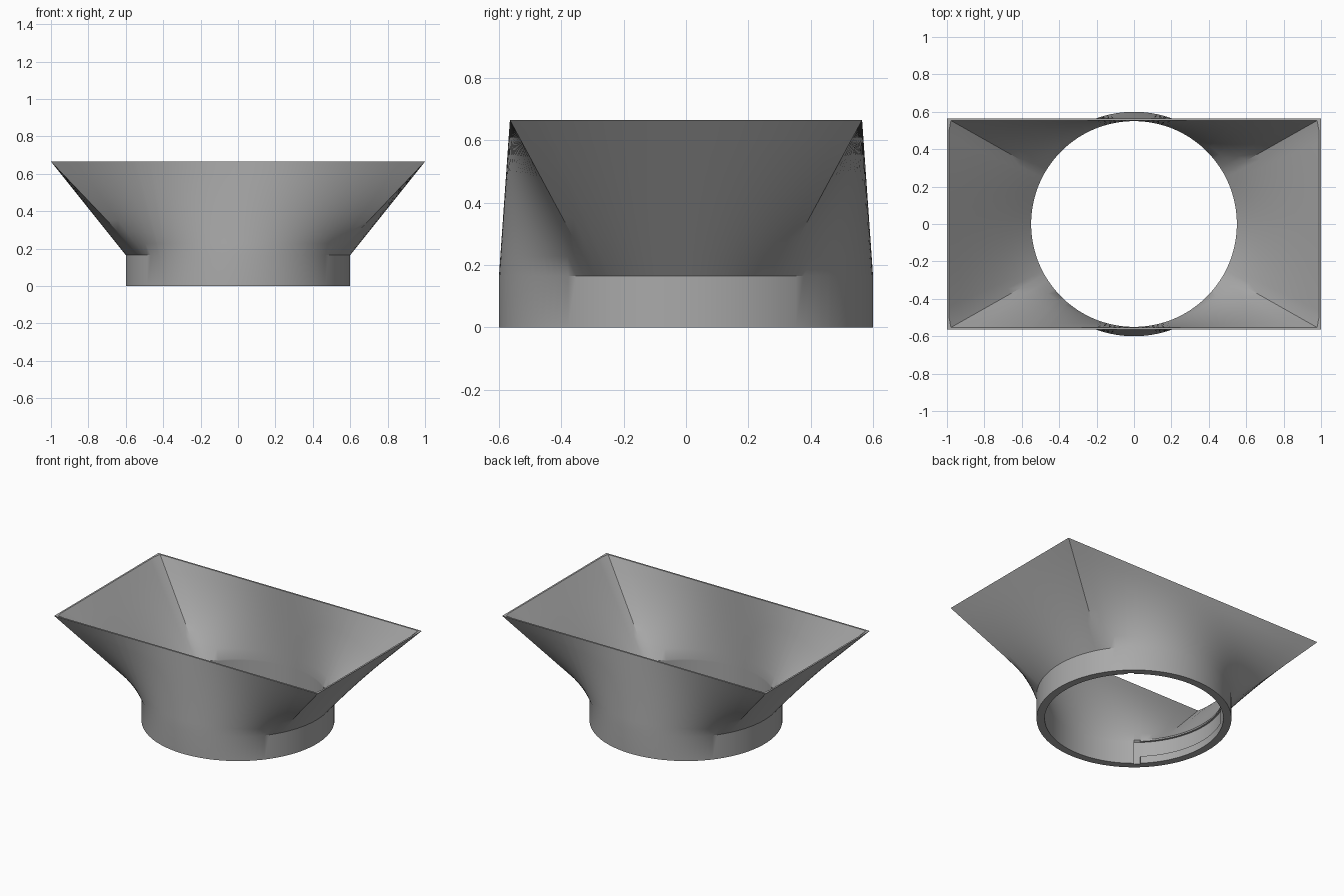
import bpy, bmesh, math

if "Cube" in bpy.data.objects:
    bpy.data.objects.remove(bpy.data.objects["Cube"])

COLLAR_Z, TOP_Z = 0.165, 0.665
R_OUT, R_IN = 0.6, 0.55
HALF_X, HALF_Y, WALL = 1.0, 0.565, 0.012
FLARE_ROWS = 8

# Angles around the duct: even steps plus the corner directions and slot edges
corner = math.atan2(HALF_Y, HALF_X)
angles = {round(math.radians(a), 5) for a in range(0, 360, 3)}
for c in (corner, math.pi - corner, math.pi + corner, 2 * math.pi - corner):
    angles = {a for a in angles if abs(a - c) > 0.02} | {c}
for d in (154.9, 155.1, 225.9, 226.1, 229.9, 230.1):
    angles |= {math.radians(d), math.radians((d + 180) % 360)}
angles = sorted(angles)


def circle_point(a, r):
    return r * math.cos(a), r * math.sin(a)


def rect_point(a, hx, hy):
    c, s = math.cos(a), math.sin(a)
    t = min(hx / max(abs(c), 1e-9), hy / max(abs(s), 1e-9))
    return t * c, t * s


def flare(r, hx, hy):
    """Straight transition rows from the circle to the rectangle."""
    rows = []
    for i in range(FLARE_ROWS + 1):
        t = i / FLARE_ROWS
        row = []
        for a in angles:
            p, q = circle_point(a, r), rect_point(a, hx, hy)
            row.append((p[0] + (q[0] - p[0]) * t, p[1] + (q[1] - p[1]) * t,
                        COLLAR_Z + (TOP_Z - COLLAR_Z) * t))
        rows.append(row)
    return rows


def bore_row(z, in_track):
    """Inner collar row with two shallow twist-lock slots."""
    row = []
    for a in angles:
        d = math.degrees(a) % 180
        entry = 46 < d < 50
        track = in_track and (d > 155 or d < 50)
        r = R_IN + (0.012 if entry or track else 0)
        row.append((*circle_point(a, r), z))
    return row


# Rows run up the outside, over the rim, down the inside and round the foot
rows = [[(*circle_point(a, R_OUT), 0) for a in angles]]
rows += flare(R_OUT, HALF_X, HALF_Y)
rows += reversed(flare(R_IN, HALF_X - WALL, HALF_Y - WALL))
rows += [bore_row(0.155, False), bore_row(0.154, True),
         bore_row(0.051, True), bore_row(0.05, False), bore_row(0, False)]

bm = bmesh.new()
rings = [[bm.verts.new(p) for p in row] for row in rows]
n = len(angles)
for k, low in enumerate(rings):
    high = rings[(k + 1) % len(rings)]
    for i in range(n):
        j = (i + 1) % n
        bm.faces.new((low[i], low[j], high[j], high[i]))
bmesh.ops.recalc_face_normals(bm, faces=bm.faces)

mesh = bpy.data.meshes.new("duct_adapter")
bm.to_mesh(mesh)
bm.free()
duct = bpy.data.objects.new("duct_adapter", mesh)
bpy.context.collection.objects.link(duct)

grey = bpy.data.materials.new("grey")
grey.diffuse_color = (0.4, 0.4, 0.4, 1)
grey.use_nodes = True
grey.node_tree.nodes["Principled BSDF"].inputs["Base Color"].default_value = grey.diffuse_color
mesh.materials.append(grey)

bpy.context.view_layer.objects.active = duct
duct.select_set(True)
bpy.ops.object.shade_smooth_by_angle(angle=math.radians(30))
